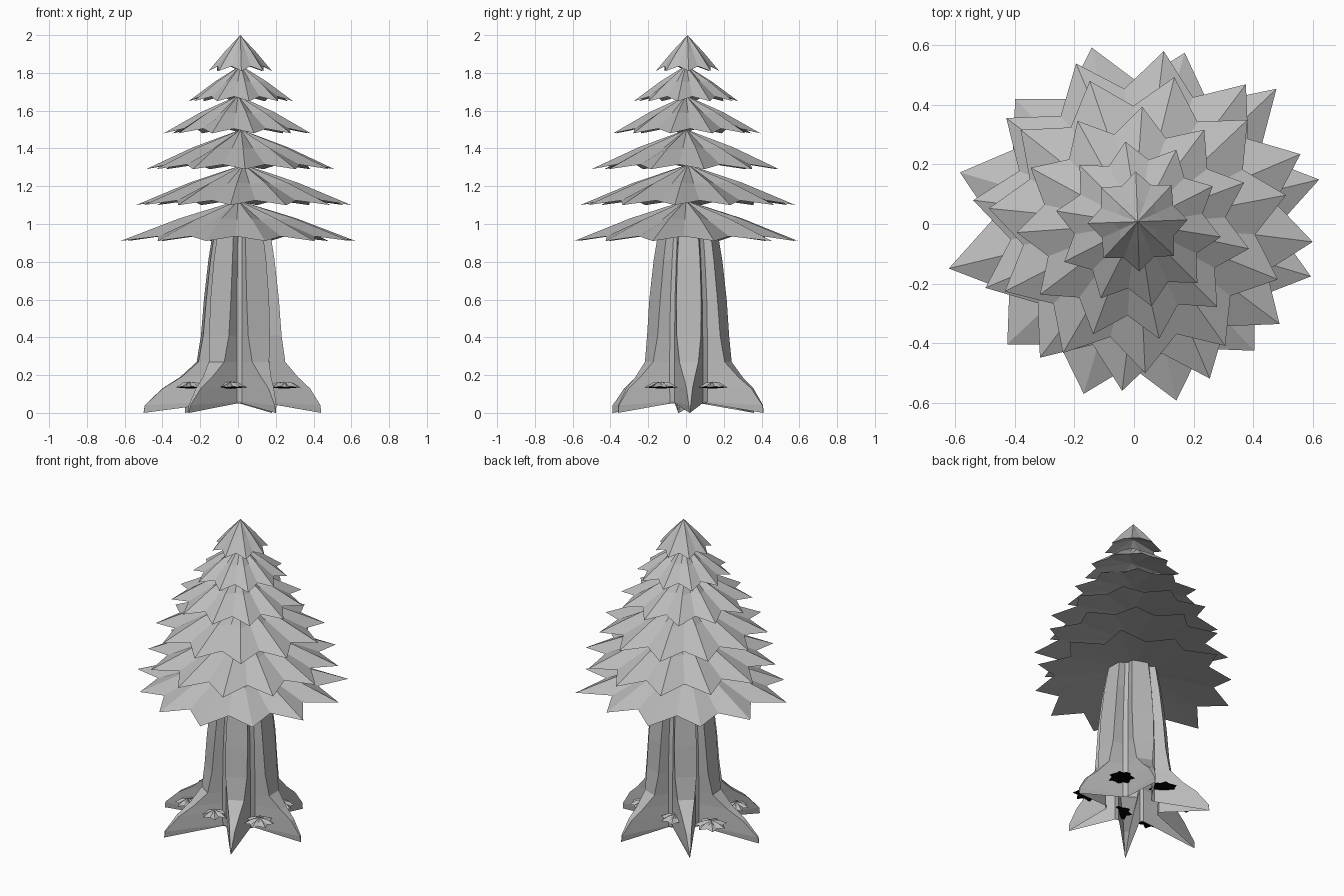
import bpy, bmesh, math

if "Cube" in bpy.data.objects:
    bpy.data.objects.remove(bpy.data.objects["Cube"])


def material(name, value):
    mat = bpy.data.materials.new(name)
    mat.diffuse_color = (value, value, value, 1)
    mat.use_nodes = True
    mat.node_tree.nodes["Principled BSDF"].inputs["Base Color"].default_value = mat.diffuse_color
    return mat


grey = material("pale_grey", 0.5)
black = material("black", 0.0)


def make_object(name, verts, faces):
    mesh = bpy.data.meshes.new(name)
    mesh.from_pydata(verts, [], faces)
    bm = bmesh.new()
    bm.from_mesh(mesh)
    bmesh.ops.recalc_face_normals(bm, faces=bm.faces)
    bm.to_mesh(mesh)
    bm.free()
    mesh.materials.append(grey)
    obj = bpy.data.objects.new(name, mesh)
    bpy.context.collection.objects.link(obj)
    return obj


def star_cone(name, centre, points, offset, radii, tip_z, valley, top, under, pleat=0.0):
    """Pleated cone: radii cycle over the tips, valley is (radius share, z)."""
    cx, cy = centre
    n = points * 2
    mean = sum(radii) / len(radii)
    verts = []
    for share in (1.0, 0.5):
        for i in range(n):
            if i % 2:
                r, z = mean * valley[0], valley[1]
            else:
                r, z = radii[i // 2 % len(radii)], tip_z
            if share < 1:  # halfway ring: ridges raised, valleys sunk
                z = (z + top) / 2 + (-0.5 * pleat if i % 2 else pleat)
            a = math.radians(offset) + math.pi * i / points
            verts.append((cx + r * share * math.cos(a), cy + r * share * math.sin(a), z))
    verts += [(cx, cy, top), (cx, cy, under)]
    faces = []
    for i in range(n):
        j = (i + 1) % n
        faces += [(i, j, n + j, n + i), (n + i, n + j, 2 * n), (j, i, 2 * n + 1)]
    return make_object(name, verts, faces)


# Foliage tiers: points, offset angle, tip radii, tip height, apex height, centre
tiers = [
    (12, 13.5, (0.64, 0.66, 0.60, 0.61, 0.58, 0.61, 0.64, 0.587, 0.595, 0.61, 0.587, 0.62),
     0.91, 1.125, (0.0, 0.0)),
    (12, 23, (0.575,), 1.10, 1.315, (0.03, 0.01)),
    (11, 338, (0.505,), 1.29, 1.50, (0.015, 0.003)),
    (11, 86, (0.395,), 1.48, 1.68, (0.0, 0.0)),
    (10, 27, (0.28,), 1.65, 1.84, (0.015, 0.0)),
    (8, 2, (0.168,), 1.81, 2.00, (0.012, 0.008)),
]
for k, (n, off, radii, z, top, c) in enumerate(tiers):
    star_cone(f"foliage_tier_{k + 1}", c, n, off, radii, z, (0.78, z + 0.025),
              top, z + 0.45 * (top - z), 0.012 * min(1, radii[0] / 0.4))

# Trunk with six buttress roots: (x, y) of each root tip on the ground
roots = [(0.44, 0.02), (0.18, 0.41), (-0.28, 0.36),
         (-0.50, -0.04), (-0.26, -0.39), (0.20, -0.36)]
CX, CY = 0.02, 0.01
# Rings: rib height, rib radius, rib half width, groove height, groove radius
rings = [
    (1.05, 0.135, 0.045, 1.05, 0.115),
    (0.81, 0.172, 0.060, 0.81, 0.140),
    (0.60, 0.195, 0.066, 0.60, 0.155),
    (0.41, 0.210, 0.064, 0.41, 0.160),
    (0.27, 0.232, 0.050, 0.27, 0.162),
    (0.19, 0.310, 0.030, 0.20, 0.162),
    (0.13, 0.390, 0.016, 0.14, 0.162),
    (0.04, 0.465, 0.005, 0.06, 0.160),
    (0.00, 0.470, 0.001, 0.05, 0.155),
]
polar = [(math.atan2(y - CY, x - CX), math.hypot(x - CX, y - CY)) for x, y in roots]
verts = []
for z, r, w, gz, gr in rings:
    for i, (a, reach) in enumerate(polar):
        gap = (polar[(i + 1) % 6][0] - a) % math.tau
        blend = max(0.0, (r - 0.2) / 0.27)
        rr = r * (1 - blend) + r * reach / 0.47 * blend
        ca, sa = math.cos(a), math.sin(a)
        for s in (-1, 1):
            verts.append((CX + rr * ca - s * w * sa, CY + rr * sa + s * w * ca, z))
        for t in (0.42, 0.58):
            g = a + gap * t
            verts.append((CX + gr * math.cos(g), CY + gr * math.sin(g), gz))
n = 24
faces = []
for k in range(len(rings) - 1):
    for i in range(n):
        j = (i + 1) % n
        faces.append((k * n + i, k * n + j, (k + 1) * n + j, (k + 1) * n + i))
# Closed at the top, open at the ground
top = len(verts)
verts.append((CX, CY, 1.05))
faces += [((i + 1) % n, i, top) for i in range(n)]
make_object("trunk", verts, faces)

# Flat star-shaped shelf growths between the roots, black underneath
spots = [(-0.04, -0.19, 0.085), (0.245, -0.13, 0.092), (0.215, 0.14, 0.080),
         (-0.06, 0.20, 0.090), (-0.285, 0.15, 0.100), (-0.255, -0.15, 0.080)]
for k, (x, y, r) in enumerate(spots):
    growth = star_cone(f"shelf_growth_{k + 1}", (x, y), 7, 20 * k, (r,), 0.135,
                       (0.72, 0.14), 0.165, 0.128, 0.010)
    growth.data.materials.append(black)
    for face in growth.data.polygons:
        if face.normal.z < 0:
            face.material_index = 1
